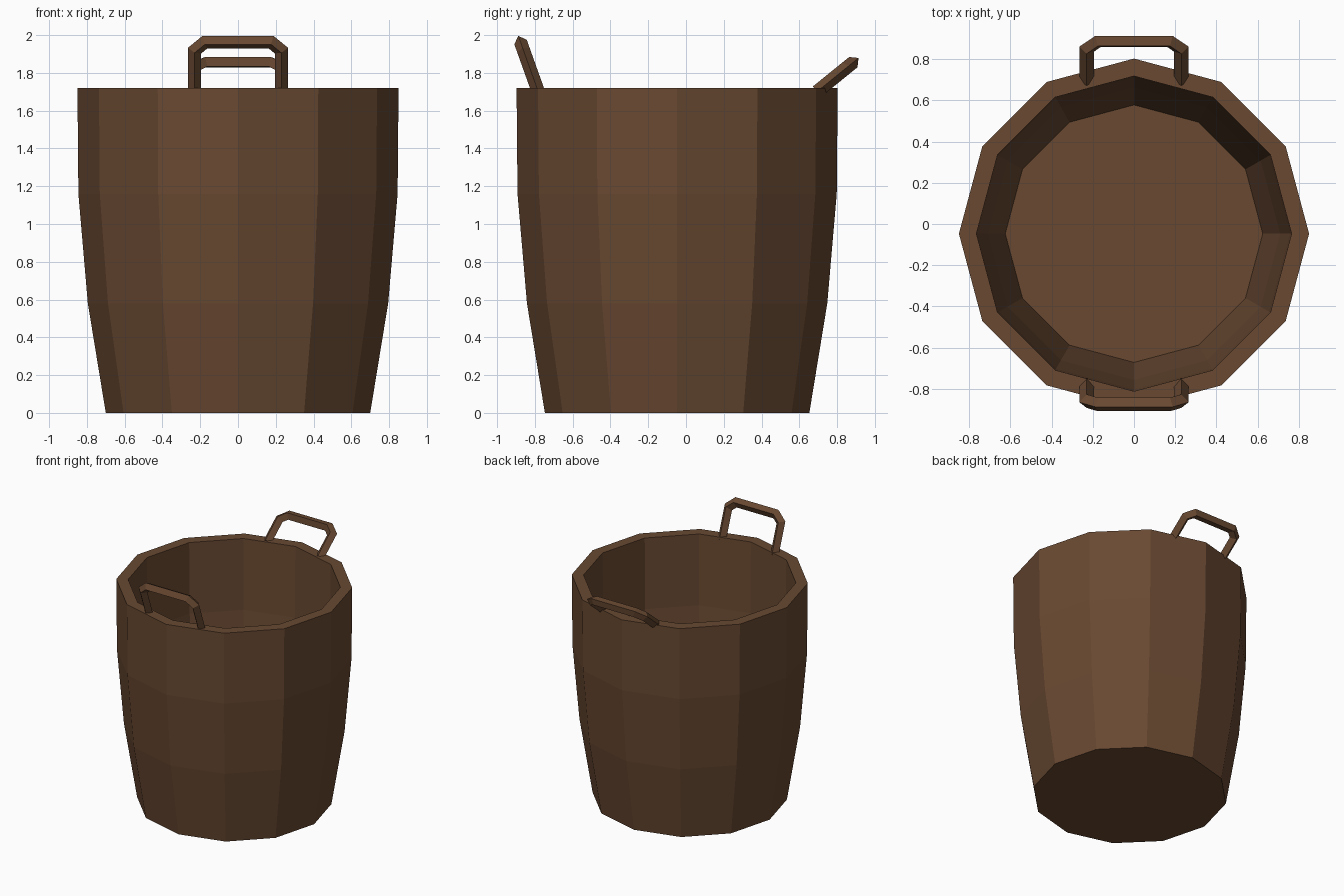
import bpy
import bmesh
import math
from mathutils import Vector

cube = bpy.data.objects.get("Cube")
if cube:
    bpy.data.objects.remove(cube, do_unlink=True)

SIDES = 12
CENTER_Y = -0.047
BAR = 0.035          # half diagonal of the handle bar
RIM = 1.72

brown = bpy.data.materials.new("brown wood")
brown.use_nodes = True
color = (0.14, 0.066, 0.031, 1)
brown.diffuse_color = color
shader = brown.node_tree.nodes["Principled BSDF"]
shader.inputs["Base Color"].default_value = color
shader.inputs["Roughness"].default_value = 0.9


def make_object(name, bm):
    bmesh.ops.recalc_face_normals(bm, faces=bm.faces)
    mesh = bpy.data.meshes.new(name)
    bm.to_mesh(mesh)
    bm.free()
    mesh.materials.append(brown)
    obj = bpy.data.objects.new(name, mesh)
    bpy.context.collection.objects.link(obj)
    return obj


def skin(name, rings):
    """Join closed rings of points into a tube with capped ends."""
    bm = bmesh.new()
    loops = [[bm.verts.new(p) for p in ring] for ring in rings]
    n = len(loops[0])
    for a, b in zip(loops, loops[1:]):
        for i in range(n):
            j = (i + 1) % n
            bm.faces.new((a[i], a[j], b[j], b[i]))
    bm.faces.new(loops[0])
    bm.faces.new(loops[-1])
    return make_object(name, bm)


def circle(radius, z):
    turns = [math.tau * i / SIDES for i in range(SIDES)]
    return [(radius * math.cos(t), CENTER_Y + radius * math.sin(t), z) for t in turns]


# Hollow tub: up the outside, over the rim and down to the inner floor
profile = [(0.70, 0), (0.795, 0.58), (0.845, 1.16), (0.85, RIM),
           (0.765, RIM), (0.757, 1.16), (0.71, 0.58), (0.625, 0.08)]
skin("tub", [circle(r, z) for r, z in profile])


def handle(name, base, top):
    """Chamfered loop of diamond bar, leaning from base to top (y, z)."""
    start = Vector((0, *base))
    lean = Vector((0, *top)) - start
    height = lean.length
    up = lean.normalized()
    side = Vector((1, 0, 0))
    normal = side.cross(up)
    shoulder = height - 0.048
    path = [Vector(p) for p in ((-0.23, -0.03), (-0.23, shoulder), (-0.175, height),
                                (0.175, height), (0.23, shoulder), (0.23, -0.03))]
    rings = []
    for i, p in enumerate(path):
        before = (p - path[max(i - 1, 0)]).normalized()
        after = (path[min(i + 1, len(path) - 1)] - p).normalized()
        tangent = (before + after).normalized()
        across = Vector((-tangent.y, tangent.x))
        # widen mitred joints so the bar keeps its thickness
        across *= BAR / max(tangent.dot(after), tangent.dot(before))
        center = start + side * p.x + up * p.y
        offset = side * across.x + up * across.y
        rings.append([center + offset, center + normal * BAR,
                      center - offset, center - normal * BAR])
    skin(name, rings)


handle("front_handle", (-0.789, RIM), (-0.876, 1.963))
handle("back_handle", (0.717, RIM), (0.886, 1.857))
